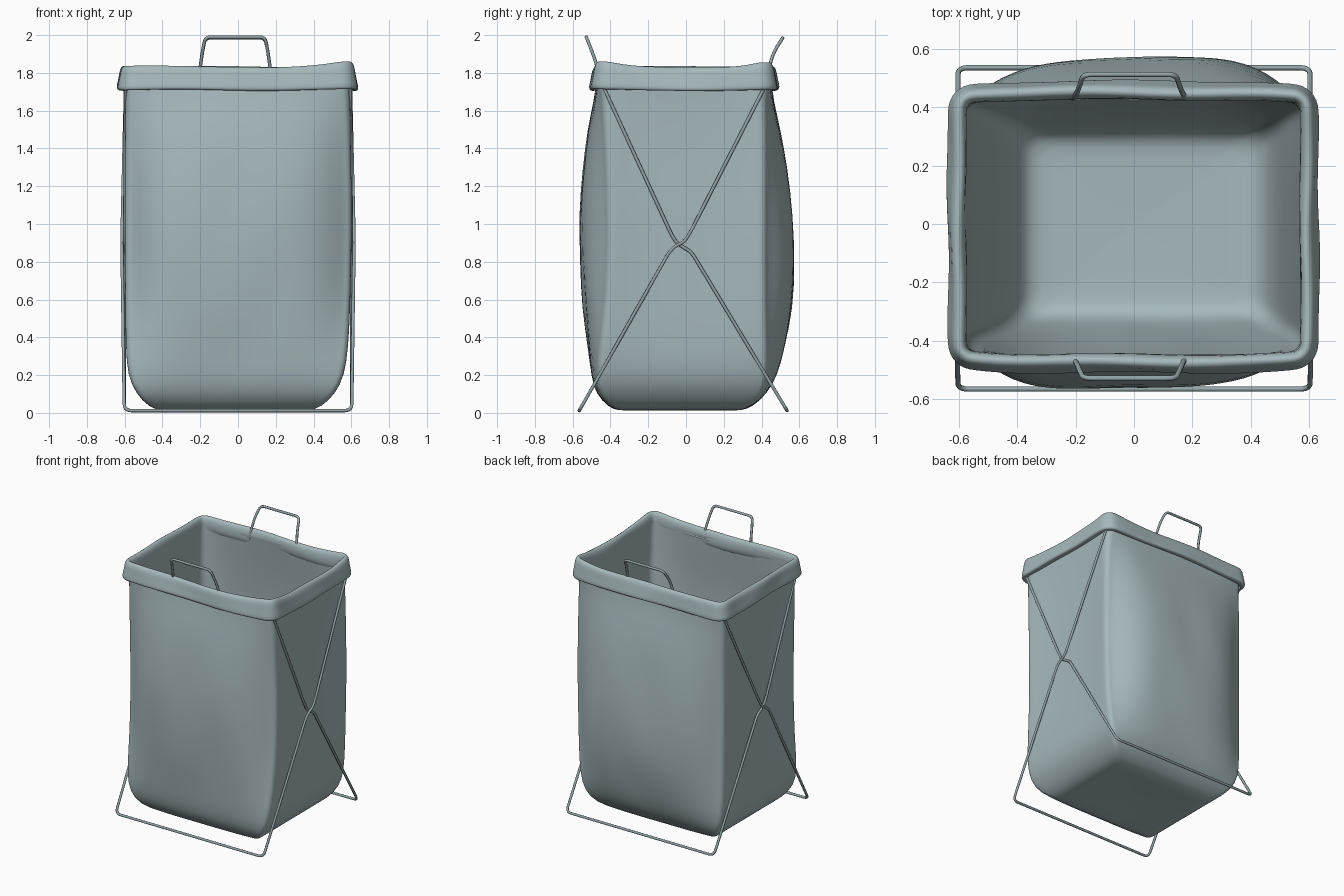
import bpy, bmesh, math
from mathutils import Vector

if "Cube" in bpy.data.objects:
    bpy.data.objects.remove(bpy.data.objects["Cube"])

N, C = 16, 4   # points per straight side and per corner


def ring(xl, xr, yf, yb, r, bf=0, bb=0, dish=0, off=0):
    """Rounded rectangle; front/back bulge out, sides dish in. Returns (x, y, side weight)."""
    xl, xr, yf, yb, r = xl - off, xr + off, yf - off, yb + off, max(r + off, 0.01)
    sides = [  # start, end, outward normal, bulge, skew, squareness
        ((xl + r, yf), (xr - r, yf), (0, -1), bf, -0.12, 4.5),
        ((xr, yf + r), (xr, yb - r), (1, 0), -dish, 0, 2.4),
        ((xr - r, yb), (xl + r, yb), (0, 1), bb, -0.12, 4),
        ((xl, yb - r), (xl, yf + r), (-1, 0), -dish, 0, 2.4)]
    pts = []
    for a, b, n, bulge, skew, power in sides:
        a, b, n = Vector(a), Vector(b), Vector(n)
        for i in range(N):
            u = 2 * i / (N - 1) - 1
            p = a.lerp(b, i / (N - 1)) + n * bulge * (1 - abs(u) ** power) * (1 + skew * u)
            pts.append((p.x, p.y, u))
        c = b - n * r
        a0 = math.atan2(n.y, n.x)
        for j in range(1, C):
            t = a0 + math.pi / 2 * j / C
            pts.append((c.x + r * math.cos(t), c.y + r * math.sin(t), 1))
    return [(x, y, w * w) for x, y, w in pts]


def paint(ob, name, color):
    mat = bpy.data.materials.get(name) or bpy.data.materials.new(name)
    mat.diffuse_color = color
    mat.use_nodes = True
    mat.node_tree.nodes["Principled BSDF"].inputs["Base Color"].default_value = mat.diffuse_color
    ob.data.materials.append(mat)


def loft(name, rings, closed=False, cap=False, flip=False):
    bm = bmesh.new()
    rows = [[bm.verts.new(p) for p in rg] for rg in rings]
    n = len(rows[0])
    pairs = list(zip(rows, rows[1:])) + ([(rows[-1], rows[0])] if closed else [])
    for a, b in pairs:
        for i in range(n):
            j = (i + 1) % n
            bm.faces.new((a[i], a[j], b[j], b[i]))
    if cap:
        bm.faces.new(rows[0][::-1])
    bmesh.ops.recalc_face_normals(bm, faces=bm.faces)
    if flip:
        bmesh.ops.reverse_faces(bm, faces=bm.faces)
    me = bpy.data.meshes.new(name)
    bm.to_mesh(me)
    bm.free()
    me.shade_smooth()
    ob = bpy.data.objects.new(name, me)
    bpy.context.collection.objects.link(ob)
    m = ob.modifiers.new("Smooth", 'SUBSURF')
    m.levels = m.render_levels = 1
    paint(ob, "cloth", (0.38, 0.48, 0.50, 1))
    return ob


def wire(name, pts, closed=False, fillet=0.04, radius=0.009):
    """Round wire along a path whose corners are filleted."""
    pts = [Vector(p) for p in pts]
    out = []
    for i, p in enumerate(pts):
        if not closed and i in (0, len(pts) - 1):
            out.append(p)
            continue
        a, b = pts[i - 1], pts[(i + 1) % len(pts)]
        s = p + (a - p).normalized() * min(fillet, (a - p).length * 0.45)
        e = p + (b - p).normalized() * min(fillet, (b - p).length * 0.45)
        for k in range(6):
            t = k / 5
            out.append(s * (1 - t) ** 2 + p * 2 * t * (1 - t) + e * t * t)
    cu = bpy.data.curves.new(name, 'CURVE')
    cu.dimensions = '3D'
    cu.bevel_depth, cu.bevel_resolution, cu.use_fill_caps = radius, 2, True
    sp = cu.splines.new('POLY')
    sp.points.add(len(out) - 1)
    for q, p in zip(sp.points, out):
        q.co = (*p, 1)
    sp.use_cyclic_u = closed
    sp.use_smooth = True
    ob = bpy.data.objects.new(name, cu)
    bpy.context.collection.objects.link(ob)
    bpy.ops.object.select_all(action='DESELECT')
    ob.select_set(True)
    bpy.context.view_layer.objects.active = ob
    bpy.ops.object.convert(target='MESH')
    paint(bpy.context.object, "metal", (0.30, 0.38, 0.40, 1))


def bag_rows(sections, floor_z):
    """Floor rings shrinking to the centre, then wrinkled wall rings."""
    rows = []
    z0, xl, xr, yf, yb, r, bf, bb, d = sections[0]
    for f in (0.12, 0.45, 0.8):
        rows.append([(x, y, floor_z + (z0 - floor_z) * f) for x, y, w in
                     ring(xl * f, xr * f, yf * f, yb * f, r * f, bf * f, bb * f)])
    for z, *s in sections:
        k = math.sin(math.pi * min(z / 1.75, 1))
        row = []
        for x, y, w in ring(*s):
            wob = 0.012 * k * (1 - w) * (math.sin(6 * x - 3.5 * z + 1) + 0.5 * math.sin(9 * z + 4 * x))
            if abs(y) > 0.30:
                y += math.copysign(wob, y)
            row.append((x, y, z))
        rows.append(row)
    return rows


# Outer fabric: z, left, right, front, back, corner radius, front bulge, back bulge, side dish
OUTER = [
    (0.012, -0.41, 0.38, -0.35, 0.28, 0.03, 0.01, 0.01, 0.00),
    (0.03, -0.47, 0.44, -0.40, 0.34, 0.03, 0.01, 0.01, 0.00),
    (0.10, -0.54, 0.515, -0.465, 0.415, 0.03, 0.01, 0.01, 0.00),
    (0.20, -0.585, 0.565, -0.475, 0.435, 0.035, 0.025, 0.045, 0.00),
    (0.35, -0.595, 0.585, -0.465, 0.435, 0.04, 0.05, 0.085, 0.01),
    (0.55, -0.597, 0.595, -0.44, 0.43, 0.04, 0.095, 0.125, 0.015),
    (0.80, -0.60, 0.60, -0.425, 0.43, 0.04, 0.13, 0.14, 0.02),
    (1.05, -0.60, 0.605, -0.425, 0.43, 0.04, 0.13, 0.12, 0.02),
    (1.30, -0.60, 0.60, -0.43, 0.43, 0.04, 0.11, 0.10, 0.02),
    (1.50, -0.598, 0.597, -0.44, 0.43, 0.04, 0.075, 0.065, 0.015),
    (1.65, -0.597, 0.595, -0.45, 0.43, 0.05, 0.035, 0.03, 0.01),
    (1.78, -0.597, 0.592, -0.455, 0.44, 0.05, 0.015, 0.01, 0.00),
]
loft("fabric_bag", bag_rows(OUTER, 0.02), cap=True)

# Inner lining: follows the wall, then draws in to a smaller floor
INNER = [
    (0.055, -0.35, 0.41, -0.30, 0.29, 0.06, 0, 0, 0),
    (0.11, -0.40, 0.46, -0.335, 0.33, 0.06, 0, 0, 0),
    (0.30, -0.45, 0.50, -0.37, 0.365, 0.06, 0.01, 0.02, 0),
    (0.60, -0.51, 0.53, -0.39, 0.39, 0.05, 0.04, 0.05, 0.01),
    (1.00, -0.56, 0.56, -0.40, 0.41, 0.05, 0.07, 0.07, 0.01),
    (1.40, -0.575, 0.575, -0.42, 0.415, 0.05, 0.06, 0.05, 0.01),
    (1.65, -0.578, 0.573, -0.435, 0.418, 0.05, 0.02, 0.02, 0.005),
    (1.79, -0.576, 0.571, -0.438, 0.42, 0.04, 0.01, 0.005, 0),
]
loft("inner_lining", bag_rows(INNER, 0.045), cap=True, flip=True)

# Folded hem around the rim: outward offset, height
HEM = [(-0.022, 1.72), (-0.026, 1.79), (-0.014, 1.83), (0.006, 1.836), (0.024, 1.82),
       (0.03, 1.775), (0.04, 1.735), (0.042, 1.715), (0.03, 1.706), (0.008, 1.712)]
hem_rings = []
for off, z in HEM:
    row = []
    for x, y, w in ring(-0.597, 0.592, -0.46, 0.44, 0.05, 0.01, 0.008, 0, off):
        lift = (0.014 + 0.016 * x) * w * w * (z - 1.70) / 0.13 + 0.004 * math.sin(7 * x + 5 * y)
        x += 0.005 * math.sin(11 * y + 20 * z) * (1 - w)
        y += 0.006 * math.sin(8 * x + 12 * z) * (1 - w)
        row.append((x, y, z + lift))
    hem_rings.append(row)
loft("rim_hem", hem_rings, closed=True)

# Two crossing wire frames, each a closed loop kinked where they meet
for name, dx, path in (
        ("frame_front_foot", 0.012, [(-0.565, 0.012), (-0.09, 0.85), (-0.055, 0.885),
                                     (-0.01, 0.905), (0.02, 0.95), (0.437, 1.765)]),
        ("frame_back_foot", -0.002, [(0.535, 0.012), (0.03, 0.85), (-0.01, 0.875),
                                     (-0.05, 0.90), (-0.08, 0.95), (-0.455, 1.765)])):
    right = [(0.602 + (dx if 0.7 < z < 1.1 else 0), y, z) for y, z in path]
    right[-1] = (0.595, *path[-1])
    left = [(-x, y, z) for x, y, z in reversed(right)]
    wire(name, right + left, closed=True)

# Carrying handles leaning outward
for name, prof in (("front_handle", [(-0.455, 1.76), (-0.475, 1.85), (-0.50, 1.92), (-0.528, 1.99)]),
                   ("back_handle", [(0.43, 1.76), (0.445, 1.85), (0.47, 1.92), (0.512, 1.985)])):
    half = [(w, *p) for w, p in zip((0.195, 0.182, 0.172, 0.158), prof)]
    pts = [(x - 0.015, y, z) for x, y, z in half]
    pts += [(-x - 0.015, y, z) for x, y, z in reversed(half)]
    wire(name, pts, fillet=0.03)
